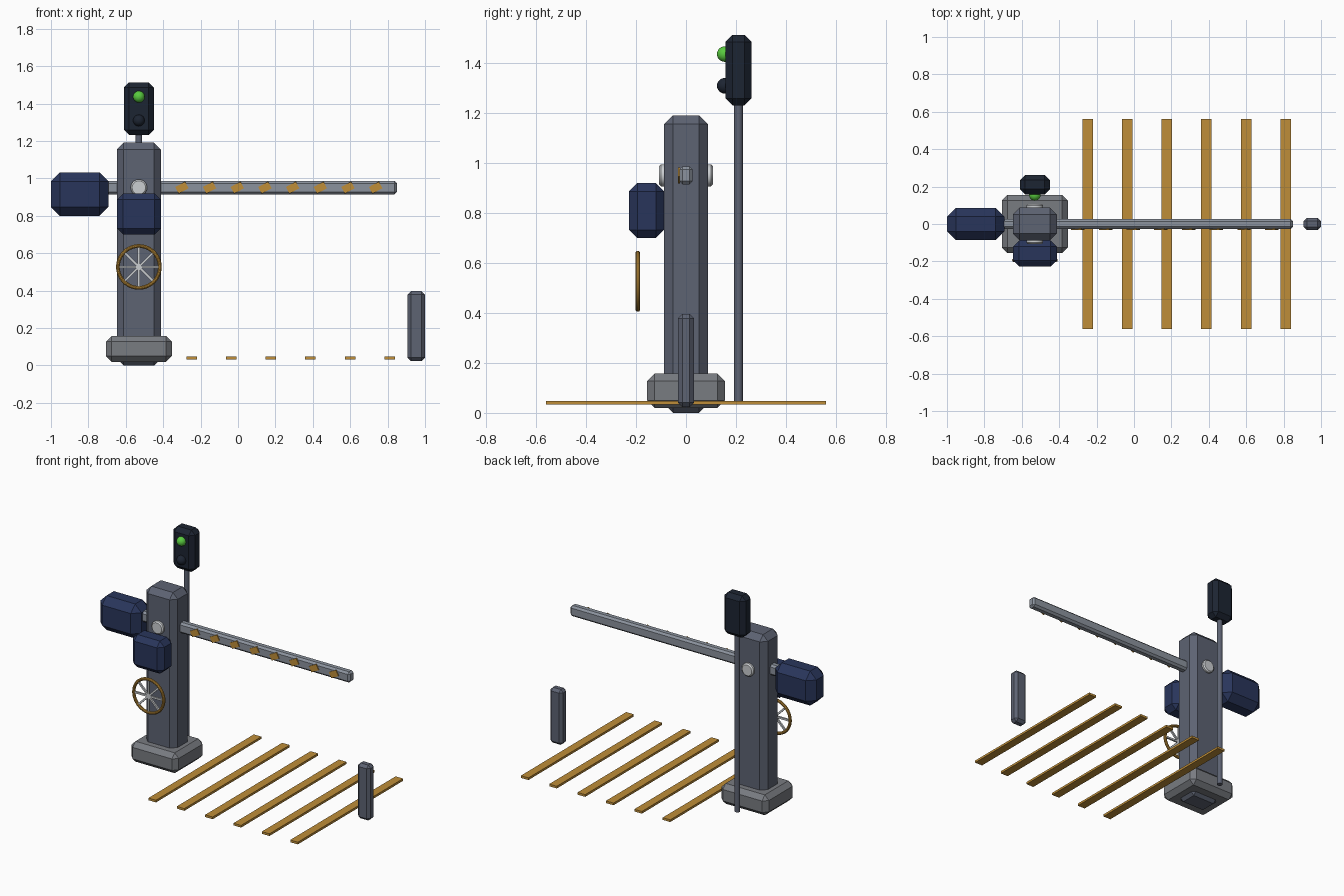
import bpy, math
from mathutils import Matrix

if "Cube" in bpy.data.objects:
    bpy.data.objects.remove(bpy.data.objects["Cube"])


def mat(name, r, g, b):
    m = bpy.data.materials.new(name)
    m.diffuse_color = (r, g, b, 1)
    m.use_nodes = True
    m.node_tree.nodes["Principled BSDF"].inputs["Base Color"].default_value = m.diffuse_color
    return m


STEEL = mat("slate_steel", 0.11, 0.125, 0.17)
CONCRETE = mat("concrete", 0.19, 0.20, 0.22)
ARM = mat("arm_grey", 0.26, 0.29, 0.34)
NAVY = mat("navy", 0.022, 0.036, 0.105)
DARK = mat("dark_housing", 0.012, 0.018, 0.032)
GOLD = mat("ochre", 0.52, 0.27, 0.04)
METAL = mat("bright_metal", 0.6, 0.62, 0.64)
GREEN = mat("green_lamp", 0.1, 0.6, 0.05)


def finish(name, material, bevel=0.0):
    ob = bpy.context.object
    ob.name = name
    ob.data.materials.append(material)
    if bevel:
        m = ob.modifiers.new("chamfer", 'BEVEL')
        m.width = bevel
        m.segments = 1
    return ob


def box(name, x, y, z, material, bevel=0.0, tilt=0.0):
    """Chamfered box from (min, max) ranges, tilted about y."""
    bpy.ops.mesh.primitive_cube_add(size=1)
    ob = finish(name, material, bevel)
    size = [b - a for a, b in (x, y, z)]
    ob.data.transform(Matrix.Diagonal((*size, 1)))
    ob.location = [(a + b) / 2 for a, b in (x, y, z)]
    ob.rotation_euler.y = tilt
    return ob


def smooth():
    bpy.ops.object.shade_smooth_by_angle(angle=math.radians(35))


CX = -0.53   # column axis

# Column on its footing
box("footing", (-0.706, -0.354), (-0.156, 0.156), (0.02, 0.157), CONCRETE, 0.03)
box("column", (-0.647, -0.413), (-0.088, 0.088), (0.0, 1.192), STEEL, 0.036)

# Boom arm, counterweight and pivot
box("boom_arm", (-0.75, 0.85), (-0.027, 0.027), (0.915, 0.987), ARM, 0.013)
box("counterweight", (-1.0, -0.693), (-0.086, 0.086), (0.80, 1.032), NAVY, 0.047)
bpy.ops.mesh.primitive_cylinder_add(vertices=32, radius=0.044, depth=0.216,
                                    location=(CX, 0, 0.951), rotation=(math.pi / 2, 0, 0))
pivot = finish("pivot_pin", METAL, 0.008)
pivot.modifiers["chamfer"].limit_method = 'ANGLE'
smooth()

# Tilted warning stripes on the front of the arm
for i in range(8):
    x = -0.3 + i * 0.148
    box(f"arm_stripe_{i + 1}", (x - 0.03, x + 0.03), (-0.033, -0.025),
        (0.931, 0.971), GOLD, 0, -math.radians(28))

# Drive box on the column front
box("drive_box", (-0.647, -0.413), (-0.228, -0.088), (0.70, 0.92), NAVY, 0.033)

# Hand wheel with eight spokes
WY, WZ = -0.193, 0.527
bpy.ops.mesh.primitive_torus_add(major_segments=40, minor_segments=10, major_radius=0.112,
                                 minor_radius=0.010, location=(CX, WY, WZ),
                                 rotation=(math.pi / 2, 0, 0))
finish("wheel_rim", GOLD)
smooth()
for i in range(4):
    box(f"wheel_spoke_{i + 1}", (CX - 0.11, CX + 0.11), (WY - 0.006, WY + 0.006),
        (WZ - 0.006, WZ + 0.006), METAL, 0, i * math.pi / 4)

# Signal mast, head and lamps
bpy.ops.mesh.primitive_cylinder_add(vertices=20, radius=0.0175, depth=1.22,
                                    location=(CX, 0.21, 0.65))
finish("signal_mast", STEEL)
smooth()
box("signal_head", (-0.61, -0.45), (0.158, 0.262), (1.232, 1.514), DARK, 0.028)
for name, z, m in (("lamp_upper", 1.437, GREEN), ("lamp_lower", 1.31, DARK)):
    bpy.ops.mesh.primitive_uv_sphere_add(segments=20, ring_count=12, radius=0.031,
                                         location=(CX, 0.155, z))
    finish(name, m)
    smooth()

# Crossing planks
for i in range(6):
    x = -0.247 + i * 0.2115
    box(f"crossing_plank_{i + 1}", (x - 0.028, x + 0.028), (-0.561, 0.561),
        (0.033, 0.048), GOLD)

# Rest post at the arm tip
box("rest_post", (0.906, 1.0), (-0.033, 0.033), (0.024, 0.397), STEEL, 0.018)
